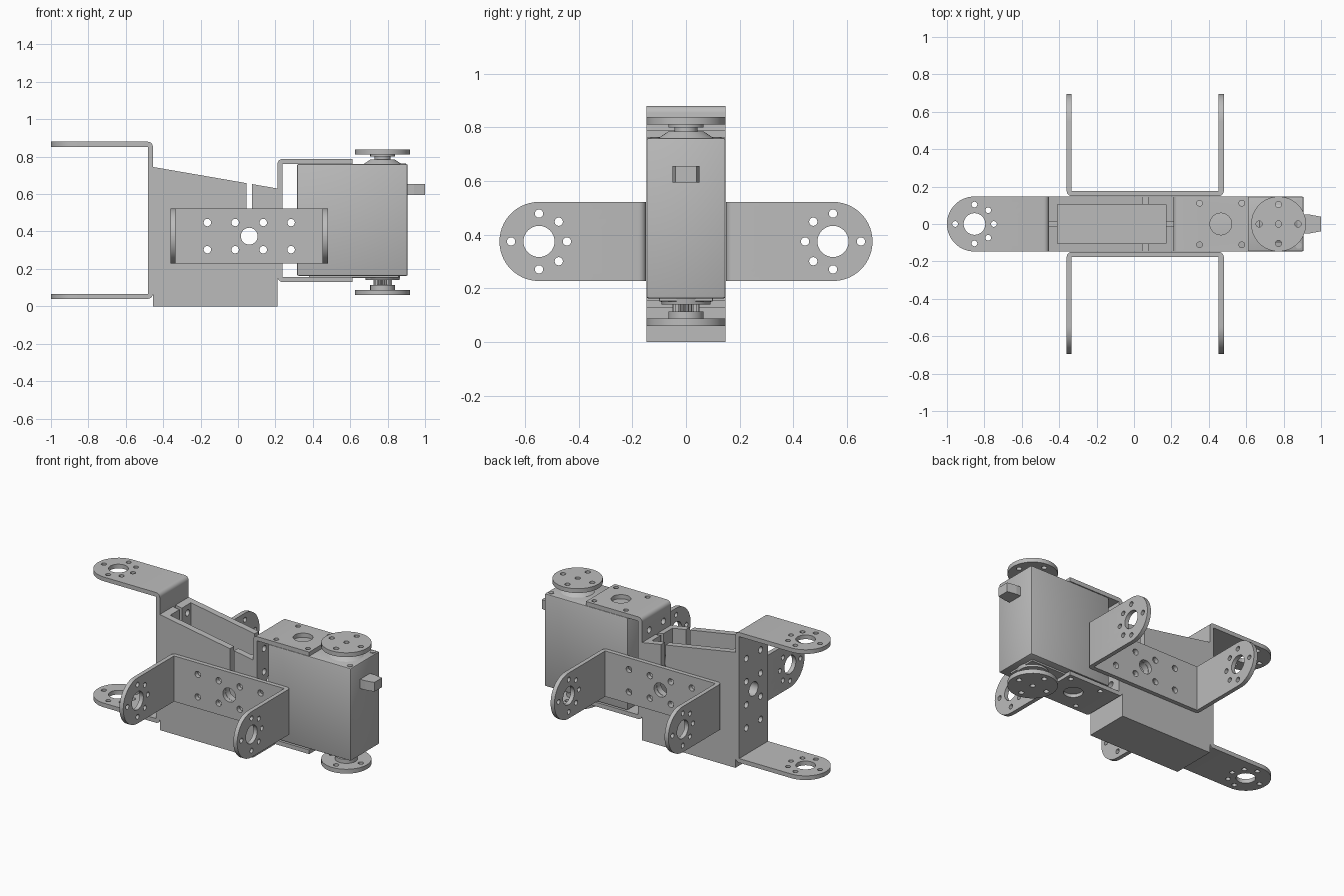
import bpy
import bmesh
from math import radians, sin, cos, pi
from mathutils import Matrix, Vector

if "Cube" in bpy.data.objects:
    bpy.data.objects.remove(bpy.data.objects["Cube"])

grey = bpy.data.materials.new("plain grey")
grey.use_nodes = True
grey.diffuse_color = (0.5, 0.5, 0.5, 1)
grey.node_tree.nodes["Principled BSDF"].inputs["Base Color"].default_value = (0.5, 0.5, 0.5, 1)

W = 0.147   # half width shared by every part
T = 0.027   # sheet thickness


def finish(bm, name, matrix=None):
    bmesh.ops.recalc_face_normals(bm, faces=bm.faces)
    if matrix:
        bm.transform(matrix)
    mesh = bpy.data.meshes.new(name)
    bm.to_mesh(mesh)
    bm.free()
    mesh.materials.append(grey)
    ob = bpy.data.objects.new(name, mesh)
    bpy.context.collection.objects.link(ob)
    return ob


def activate(ob):
    bpy.ops.object.select_all(action='DESELECT')
    ob.select_set(True)
    bpy.context.view_layer.objects.active = ob


def smooth(ob):
    activate(ob)
    bpy.ops.object.shade_smooth_by_angle(angle=radians(30))


def cut(ob, cutter):
    mod = ob.modifiers.new("cut", 'BOOLEAN')
    mod.operation = 'DIFFERENCE'
    mod.solver = 'EXACT'
    mod.object = cutter
    activate(ob)
    bpy.ops.object.modifier_apply(modifier=mod.name)


def discard(cutter):
    bpy.data.objects.remove(cutter)


def add_box(bm, lo, hi):
    lo, hi = Vector(lo), Vector(hi)
    m = Matrix.Translation((lo + hi) / 2) @ Matrix.Diagonal((*(hi - lo), 1))
    return bmesh.ops.create_cube(bm, size=1, matrix=m)["verts"]


def add_rod(bm, center, r, length, axis='Z', r2=None, seg=32):
    rot = Matrix.Rotation(pi / 2, 4, 'Y') if axis == 'X' else Matrix()
    bmesh.ops.create_cone(bm, cap_ends=True, segments=seg, radius1=r,
                          radius2=r if r2 is None else r2, depth=length,
                          matrix=Matrix.Translation(center) @ rot)


def extrude_profile(points):
    """Prism of an x-z outline across the shared width."""
    bm = bmesh.new()
    face = bm.faces.new([bm.verts.new((x, -W, z)) for x, z in points])
    new = bmesh.ops.extrude_face_region(bm, geom=[face])["geom"]
    verts = [v for v in new if isinstance(v, bmesh.types.BMVert)]
    bmesh.ops.translate(bm, verts=verts, vec=(0, 2 * W, 0))
    return bm


def box(name, lo, hi, bevel=0):
    bm = bmesh.new()
    add_box(bm, lo, hi)
    if bevel:
        bmesh.ops.bevel(bm, geom=bm.edges[:], offset=bevel, segments=2,
                        profile=0.5, affect='EDGES')
    return finish(bm, name)


def turned(name, x, z0, z1, r0, r1=None, seg=48):
    bm = bmesh.new()
    add_rod(bm, (x, 0, (z0 + z1) / 2), r0, z1 - z0, r2=r1, seg=seg)
    ob = finish(bm, name)
    smooth(ob)
    return ob


def bracket(name, matrix, depth, h, rounded):
    """U bracket: web at local x = 0, arms reaching along +x."""
    bm = extrude_profile([(0, -h), (depth, -h), (depth, T - h), (T, T - h),
                          (T, h - T), (depth, h - T), (depth, h), (0, h)])

    def edges(test):
        return [e for e in bm.edges if all(test(v.co) for v in e.verts)]

    def along(e, axis):
        d = e.verts[0].co - e.verts[1].co
        return abs(d[axis]) > 0.9 * d.length

    bend = [e for e in edges(lambda c: c.x < 1e-4 and abs(c.z) > h - 1e-4) if along(e, 1)]
    bmesh.ops.bevel(bm, geom=bend, offset=T, segments=5, profile=0.5, affect='EDGES')
    if rounded:
        tips = [e for e in edges(lambda c: c.x > depth - 1e-4) if along(e, 2)]
        bmesh.ops.bevel(bm, geom=tips, offset=W - 0.0005, segments=14,
                        profile=0.5, affect='EDGES')
    ob = finish(bm, name, matrix)

    # Arm holes, through both arms
    bm = bmesh.new()
    if rounded:
        c = depth - W
        add_rod(bm, (c, 0, 0), 0.058, 3 * h)
        for a in (0, 45, 90, 180, 270, 315):
            t = radians(a)
            add_rod(bm, (c - 0.104 * cos(t), 0.104 * sin(t), 0), 0.0155, 3 * h, seg=16)
    else:
        add_rod(bm, (0.253, 0, 0), 0.058, 3 * h)
        for x in (0.14, 0.365):
            for y in (-0.111, 0.111):
                add_rod(bm, (x, y, 0), 0.0155, 3 * h, seg=16)
    arm_holes = finish(bm, "arm_holes", matrix)
    cut(ob, arm_holes)
    discard(arm_holes)

    # Web holes, shared with the wall of the housing
    bm = bmesh.new()
    add_rod(bm, (0, 0, 0), 0.045, 0.13, 'X')
    for y in (-0.0725, 0.0725):
        for z in (-0.224, -0.075, 0.075, 0.224):
            add_rod(bm, (0, y, z), 0.02, 0.13, 'X', seg=16)
    web_holes = finish(bm, "web_holes", matrix)
    cut(ob, web_holes)
    cut(housing, web_holes)
    discard(web_holes)
    smooth(ob)


def frame(origin, x_dir, y_dir):
    x, y = Vector(x_dir), Vector(y_dir)
    rot = Matrix((x, y, x.cross(y))).transposed().to_4x4()
    return Matrix.Translation(origin) @ rot


# Open housing with a sloping rim, cavity and rim slots
housing = finish(extrude_profile([(-0.455, 0), (0.21, 0), (0.21, 0.63), (-0.455, 0.745)]),
                 "housing")
for lo, hi in [((-0.41, -0.105, 0.04), (0.17, 0.105, 1)),
               ((0.045, -0.2, 0.5), (0.075, 0.2, 1)),
               ((-0.5, -0.013, 0.55), (0.3, 0.013, 1))]:
    cutter = box("slot", lo, hi)
    cut(housing, cutter)
    discard(cutter)

# Four U brackets bolted to the housing walls
bracket("right_bracket", frame((-0.455, 0, 0.46), (-1, 0, 0), (0, 1, 0)), 0.545, 0.42, True)
bracket("front_bracket", frame((0.06, -0.149, 0.375), (0, -1, 0), (0, 0, 1)), 0.545, 0.42, True)
bracket("back_bracket", frame((0.06, 0.149, 0.375), (0, 1, 0), (0, 0, 1)), 0.545, 0.42, True)
bracket("motor_bracket", frame((0.211, 0, 0.459), (1, 0, 0), (0, 1, 0)), 0.4, 0.329, False)
smooth(housing)

# Motor case, base cover and cable plug
smooth(box("motor_case", (0.315, -W, 0.163), (0.907, W, 0.76), 0.008))
box("base_cover", (0.38, -0.1, 0.152), (0.86, 0.1, 0.168), 0.003)
box("plug_collar", (0.9, -0.05, 0.595), (0.94, 0.05, 0.655))
bm = bmesh.new()
for v in add_box(bm, (0.94, -0.05, 0.595), (1, 0.05, 0.655)):
    if v.co.x > 0.97:
        v.co.y *= 0.78
finish(bm, "plug_tip")

# Corner screws on the case
for i, (x, y) in enumerate([(0.88, -0.115), (0.88, 0.115)]):
    turned(f"case_screw_{i + 1}", x, 0.755, 0.764, 0.017, seg=16).location.y = y

# Output shafts above and below
AX = 0.773
turned("top_boss", AX, 0.758, 0.785, 0.105, 0.065)
turned("top_shaft", AX, 0.78, 0.802, 0.042)
turned("top_hub", AX, 0.8, 0.813, 0.066)
turned("bottom_boss", AX, 0.14, 0.165, 0.09, 0.095)
turned("bottom_hub", AX, 0.086, 0.114, 0.066)
bm = bmesh.new()
teeth = 24
ring = [bm.verts.new((AX + r * cos(t), r * sin(t), 0.112))
        for i in range(2 * teeth)
        for r, t in [(0.05 if i % 2 else 0.043, pi * i / teeth)]]
cap = bm.faces.new(ring)
new = bmesh.ops.extrude_face_region(bm, geom=[cap])["geom"]
bmesh.ops.translate(bm, verts=[v for v in new if isinstance(v, bmesh.types.BMVert)],
                    vec=(0, 0, 0.03))
finish(bm, "bottom_spline")

# Horn discs with their screw holes
bm = bmesh.new()
for dx, dy in [(0, 0), (0.104, 0), (-0.104, 0), (0, 0.104), (0, -0.104)]:
    add_rod(bm, (AX + dx, dy, 0.5), 0.0165, 2, seg=16)
horn_holes = finish(bm, "horn_holes")
for name, z in (("top_horn", 0.811), ("bottom_horn", 0.06)):
    horn = turned(name, AX, z, z + 0.028, W)
    cut(horn, horn_holes)
    smooth(horn)
discard(horn_holes)
